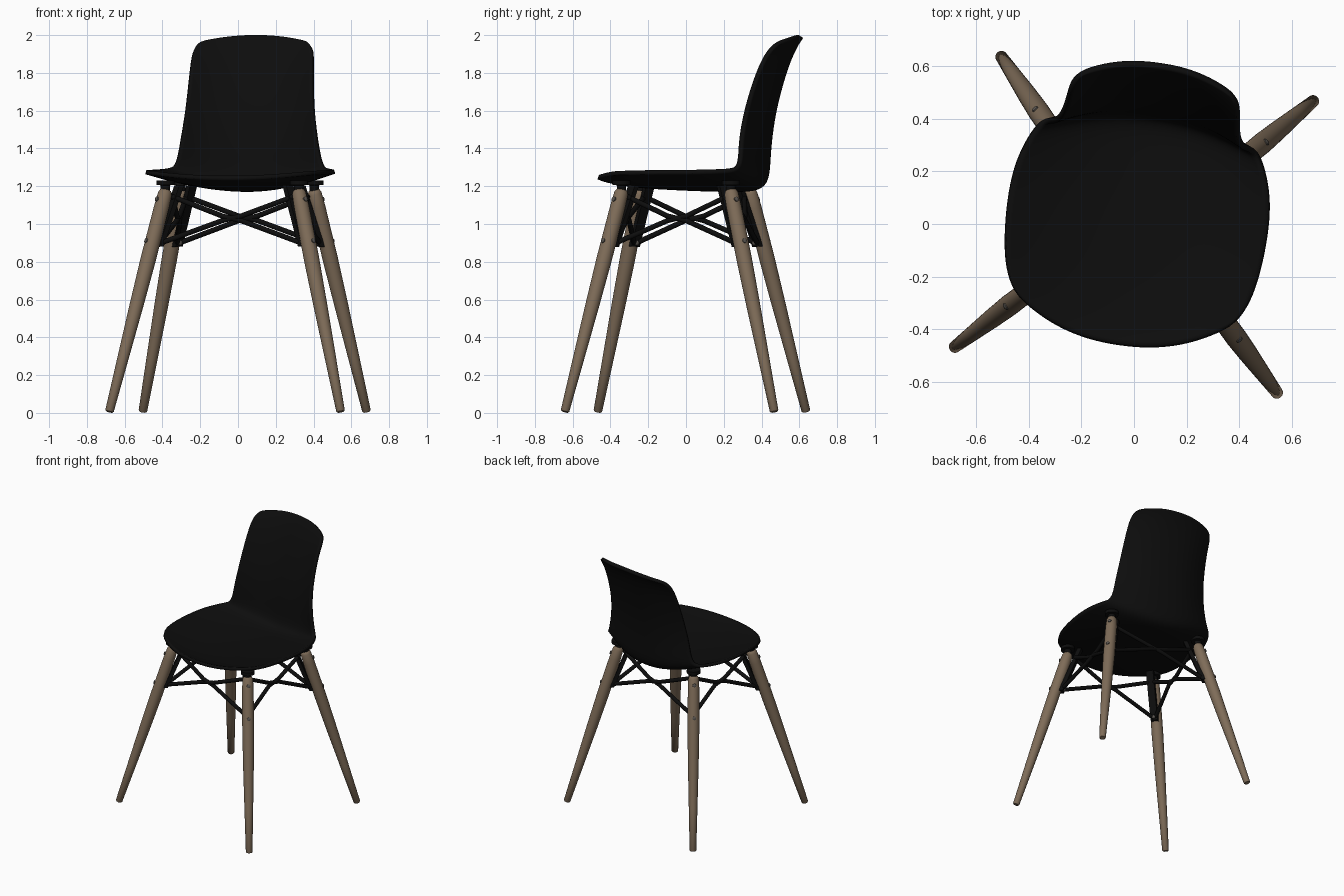
import bpy, bmesh
from math import radians, cos, sin, pi
from mathutils import Vector, Matrix

cube = bpy.data.objects.get("Cube")
if cube:
    bpy.data.objects.remove(cube, do_unlink=True)

# The whole chair is turned slightly on the floor
FRAME = Matrix.Rotation(radians(-8.1), 4, 'Z') @ Matrix.Translation((0.01, 0, 0))


def material(name, rgb, rough):
    m = bpy.data.materials.new(name)
    m.use_nodes = True
    m.diffuse_color = (*rgb, 1)
    bsdf = m.node_tree.nodes["Principled BSDF"]
    bsdf.inputs["Base Color"].default_value = (*rgb, 1)
    bsdf.inputs["Roughness"].default_value = rough
    return m


BLACK = material("black_plastic", (0.004, 0.004, 0.004), 0.6)
WOOD = material("brown_wood", (0.21, 0.15, 0.098), 0.6)
STEEL = material("grey_steel", (0.1, 0.09, 0.08), 0.5)


def add(name, bm, mat, angle=40):
    bmesh.ops.recalc_face_normals(bm, faces=bm.faces)
    me = bpy.data.meshes.new(name)
    bm.to_mesh(me)
    bm.free()
    ob = bpy.data.objects.new(name, me)
    bpy.context.collection.objects.link(ob)
    me.materials.append(mat)
    ob.matrix_world = FRAME
    bpy.ops.object.select_all(action='DESELECT')
    ob.select_set(True)
    bpy.context.view_layer.objects.active = ob
    bpy.ops.object.shade_smooth_by_angle(angle=radians(angle))
    return ob


def lathe(bm, origin, direction, profile, sides=24):
    """Revolve (distance, radius) pairs around a line."""
    rot = direction.to_track_quat('Z', 'Y')
    rings = []
    for d, r in profile:
        rings.append([bm.verts.new(origin + rot @ Vector(
            (r * cos(2 * pi * i / sides), r * sin(2 * pi * i / sides), d)))
            for i in range(sides)])
    for a, b in zip(rings, rings[1:]):
        for i in range(sides):
            j = (i + 1) % sides
            bm.faces.new((a[i], a[j], b[j], b[i]))
    bm.faces.new(rings[0])
    bm.faces.new(rings[-1])


# Moulded shell: rows of (y, z, half width, edge shift in y, edge lift in z)
ROWS = [
    (-.46, 1.245, .425, .14, .025), (-.40, 1.222, .468, .17, .05),
    (-.25, 1.20, .488, .13, .075), (-.08, 1.19, .497, .10, .085),
    (.10, 1.182, .490, .05, .095), (.25, 1.18, .460, 0, .10),
    (.35, 1.18, .425, -.03, .105), (.41, 1.20, .392, -.07, .11),
    (.43, 1.26, .375, -.085, .115), (.435, 1.38, .362, -.09, .07),
    (.455, 1.55, .342, -.09, .03), (.49, 1.70, .332, -.09, .01),
    (.535, 1.85, .325, -.085, 0), (.58, 1.95, .32, -.08, -.02),
    (.61, 1.995, .29, -.07, -.035),
]
STEPS = 12
bm = bmesh.new()
grid = []
for y, z, w, dy, dz in ROWS:
    row = []
    for i in range(STEPS + 1):
        u = 2 * i / STEPS - 1
        row.append(bm.verts.new((u * w, y + dy * abs(u) ** 2.3, z + dz * u * u)))
    grid.append(row)
for a, b in zip(grid, grid[1:]):
    for i in range(STEPS):
        bm.faces.new((a[i], a[i + 1], b[i + 1], b[i]))
shell = add("seat_shell", bm, BLACK, 60)
sub = shell.modifiers.new("smooth", 'SUBSURF')
sub.levels = sub.render_levels = 2
solid = shell.modifiers.new("thickness", 'SOLIDIFY')
solid.thickness = 0.022
solid.offset = 0


# Legs with their brackets, pads and bolts
def leg_point(sx, sy, z):
    foot = Vector((sx * (.62 if sy < 0 else .60), sy * .56, 0))
    top = Vector((sx * .352, sy * .288, 1.19))
    return foot.lerp(top, z / 1.19)


def inward(sx, sy):
    return Vector((-sx * .77, -sy * .63, 0)).normalized()


for sx, sy in ((-1, -1), (1, -1), (1, 1), (-1, 1)):
    tag = ("front" if sy < 0 else "back") + ("_left" if sx > 0 else "_right")
    base, top = leg_point(sx, sy, .006), leg_point(sx, sy, 1.185)
    axis = (top - base).normalized()
    length = (top - base).length
    inn = inward(sx, sy)
    side = inn.cross(axis).normalized()

    bm = bmesh.new()
    lathe(bm, base, axis, [
        (0, .018), (.006, .023), (.3, .030), (.6, .037), (.85, .041),
        (length - .1, .040), (length - .025, .037),
        (length - .008, .030), (length, .016)])
    add(tag + "_leg", bm, WOOD, 50)

    # Steel strap on the inner face of the leg
    bm = bmesh.new()
    low = leg_point(sx, sy, .88) + inn * .045
    high = leg_point(sx, sy, 1.205) + inn * .075
    ends = []
    for p in (low, high):
        ends.append([bm.verts.new(p + side * a * .026 + inn * b * .015)
                     for a, b in ((-1, -1), (1, -1), (1, 1), (-1, 1))])
    for i in range(4):
        j = (i + 1) % 4
        bm.faces.new((ends[0][i], ends[0][j], ends[1][j], ends[1][i]))
    for ring in ends:
        bm.faces.new(ring)
    add(tag + "_strap", bm, BLACK)

    # Mounting pad under the seat
    bm = bmesh.new()
    pad = leg_point(sx, sy, 1.17)
    lathe(bm, pad, Vector((0, 0, 1)),
          [(0, .025), (.035, .025), (.036, .048), (.06, .048)])
    add(tag + "_mount", bm, BLACK)

    # Bolt heads on both ends of each fixing
    out = -side.cross(axis).normalized()
    if out.dot(inn) > 0:
        out = -out
    bm = bmesh.new()
    for z in (.90, 1.12):
        lathe(bm, leg_point(sx, sy, z) + out * .036, out,
              [(0, .013), (.008, .013), (.011, .008)], 12)
    lathe(bm, leg_point(sx, sy, .90) + inn * .055, inn,
          [(0, .013), (.012, .013), (.016, .008)], 12)
    add(tag + "_bolts", bm, STEEL)


# Crossed wire braces between neighbouring legs
def rod(name, points, radius=.014):
    cu = bpy.data.curves.new(name, 'CURVE')
    cu.dimensions = '3D'
    cu.bevel_depth = radius
    cu.bevel_resolution = 3
    cu.use_fill_caps = True
    sp = cu.splines.new('POLY')
    sp.points.add(len(points) - 1)
    for p, co in zip(sp.points, points):
        p.co = (*co, 1)
    cu.materials.append(BLACK)
    ob = bpy.data.objects.new(name, cu)
    bpy.context.collection.objects.link(ob)
    ob.matrix_world = FRAME


def brace(name, a, b, node):
    along = Vector((b[0] - a[0], b[1] - a[1], 0)).normalized() * .05
    for k, (p, q, s) in enumerate(((a, b, 1), (b, a, -1))):
        start = leg_point(*p, .895) + inward(*p) * .04
        end = leg_point(*q, 1.145) + inward(*q) * .05
        rise = Vector((0, 0, .012))
        rod(f"{name}_brace_{k + 1}", [start, node - along * s - rise,
                                      node + along * s + rise, end])


brace("front", (-1, -1), (1, -1), Vector((0, -.31, 1.03)))
brace("back", (-1, 1), (1, 1), Vector((0, .31, 1.03)))
brace("right", (-1, -1), (-1, 1), Vector((-.33, 0, 1.03)))
brace("left", (1, -1), (1, 1), Vector((.33, 0, 1.03)))
